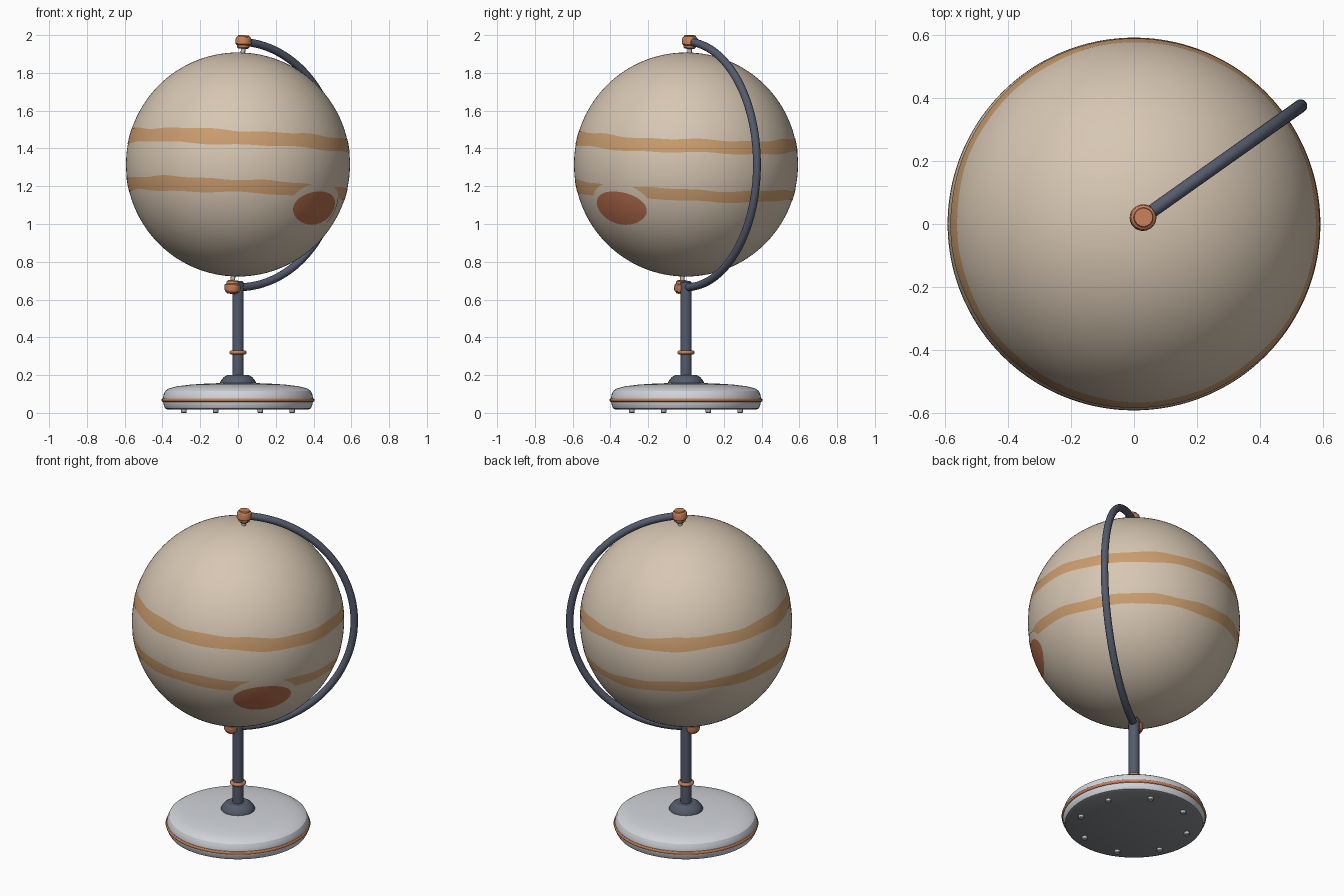
import bpy
import bmesh
from math import sin, cos, pi, sqrt, radians
from mathutils import Vector, Matrix

if "Cube" in bpy.data.objects:
    bpy.data.objects.remove(bpy.data.objects["Cube"])


def material(name, color):
    m = bpy.data.materials.new(name)
    m.use_nodes = True
    m.diffuse_color = (*color, 1)
    m.node_tree.nodes["Principled BSDF"].inputs["Base Color"].default_value = (*color, 1)
    return m


cream = material("cream", (0.68, 0.57, 0.45))
tan = material("tan", (0.60, 0.34, 0.16))
rust = material("rust", (0.46, 0.15, 0.07))
slate = material("slate", (0.09, 0.105, 0.15))
copper = material("copper", (0.58, 0.22, 0.10))
silver = material("silver", (0.64, 0.66, 0.70))
dark_grey = material("dark grey", (0.25, 0.26, 0.27))
steel = material("steel", (0.50, 0.50, 0.50))


def surface(name, point, nu, nv, mat, matrix=Matrix(), angle=30):
    """Grid of quads over point(u, v), with u and v from 0 to 1."""
    bm = bmesh.new()
    rows = [[bm.verts.new(point(i / nu, j / nv)) for j in range(nv + 1)]
            for i in range(nu + 1)]
    for a, b in zip(rows, rows[1:]):
        for j in range(nv):
            bm.faces.new((a[j], b[j], b[j + 1], a[j + 1]))
    bmesh.ops.remove_doubles(bm, verts=bm.verts, dist=0.00005)
    bm.transform(matrix)
    mesh = bpy.data.meshes.new(name)
    bm.to_mesh(mesh)
    bm.free()
    mesh.materials.append(mat)
    obj = bpy.data.objects.new(name, mesh)
    bpy.context.collection.objects.link(obj)
    bpy.ops.object.select_all(action='DESELECT')
    obj.select_set(True)
    bpy.context.view_layer.objects.active = obj
    bpy.ops.object.shade_smooth_by_angle(angle=radians(angle))
    return obj


def lathe(name, profile, mat, matrix=Matrix(), sides=48, angle=30):
    """Turn (radius, height) points, listed from bottom to top."""
    n = len(profile) - 1

    def point(u, v):
        r, z = profile[round(v * n)]
        return Vector((r * cos(2 * pi * u), r * sin(2 * pi * u), z))
    return surface(name, point, sides, n, mat, matrix, angle)


def ring(name, major, minor, z, mat, sides=64):
    def point(u, v):
        r = major + minor * cos(2 * pi * v)
        return Vector((r * cos(2 * pi * u), r * sin(2 * pi * u), z + minor * sin(2 * pi * v)))
    return surface(name, point, sides, 12, mat)


# Tilted frame shared by globe, arm, pins and knobs
RADIUS, ARM = 0.593, 0.65
azimuth = radians(35.3)
tilt = radians(3.1)
side = Vector((cos(azimuth), sin(azimuth), 0))
axis = (Vector((0, 0, cos(tilt))) + side * sin(tilt)).normalized()
frame = (Matrix.Translation((0, 0, 1.315))
         @ Vector((0, 0, 1)).rotation_difference(axis).to_matrix().to_4x4())


def on_globe(a, z, lift):
    """Point at azimuth a and height z, lifted off the globe."""
    rho = sqrt(RADIUS ** 2 - z ** 2)
    return Vector((rho * cos(a), rho * sin(a), z)) * (1 + lift / RADIUS)


# Globe
STEPS = 72
lathe("globe", [(RADIUS * sin(pi * i / STEPS), -RADIUS * cos(pi * i / STEPS))
                for i in range(STEPS + 1)], cream, frame, sides=144, angle=60)


# Wavy cloud bands
def band(name, low, high, wave, phase):
    def point(u, v):
        a = 2 * pi * u
        bottom = low + 0.004 * sin(5 * a + phase) + 0.003 * sin(11 * a)
        top = high + wave * cos(a - 4.0) + 0.004 * sin(6 * a + phase) + 0.003 * sin(13 * a)
        return on_globe(a, bottom + (top - bottom) * v, 0.0015)
    surface(name, point, 144, 6, tan, frame, 60)


band("upper_band", 0.088, 0.160, 0.004, 1.0)
band("lower_band", -0.167, -0.102, 0.008, 2.5)


# Oval storm and the clear hollow around it, which breaks the lower band
def oval(name, half_width, half_height, lift, mat):
    def point(u, v):
        x, y = half_width * u * cos(2 * pi * v), half_height * u * sin(2 * pi * v)
        return on_globe(radians(-39) + x / 0.55, -0.222 + y, lift)
    surface(name, point, 14, 48, mat, frame, 60)


oval("storm_hollow", 0.20, 0.135, 0.0025, cream)
oval("storm_spot", 0.17, 0.088, 0.0035, rust)


# Half-circle arm
across = side.cross(Vector((0, 0, 1)))


def arm_point(u, v):
    t = pi * (u - 0.5)
    out = side * cos(t) + Vector((0, 0, 1)) * sin(t)
    return out * (ARM + 0.021 * cos(2 * pi * v)) + across * 0.021 * sin(2 * pi * v)


surface("arm", arm_point, 72, 16, slate, frame)

# Pivot knobs and pins at both poles
knob = [(0, -0.036), (0.026, -0.036), (0.032, -0.03), (0.034, -0.018), (0.042, -0.012),
        (0.042, 0.014), (0.038, 0.024), (0.031, 0.029), (0.029, 0.035), (0, 0.035)]
for name, sign in (("top", 1), ("bottom", -1)):
    place = frame @ Matrix.Rotation(0 if sign > 0 else pi, 4, 'X')
    lathe(name + "_knob", knob, copper, place @ Matrix.Translation((0, 0, ARM)), sides=32)
    lathe(name + "_pin", [(0.012, RADIUS - 0.02), (0.012, ARM)], steel, place, sides=20)

# Column, collar and trim ring
lathe("column", [(0.03, 0.15), (0.03, 0.69), (0.025, 0.697), (0, 0.697)], slate, sides=32)
lathe("collar", [(0.095, 0.14), (0.095, 0.16), (0.088, 0.175), (0.075, 0.19),
                 (0.058, 0.2), (0, 0.2)], slate)
ring("column_ring", 0.034, 0.011, 0.32, copper, 32)

# Base with dark underside
base = lathe("base", [(0, 0.018), (0.372, 0.018), (0.385, 0.024), (0.392, 0.036), (0.397, 0.06),
                      (0.397, 0.08), (0.393, 0.1), (0.385, 0.117), (0.365, 0.13), (0.32, 0.141),
                      (0.25, 0.15), (0.15, 0.156), (0, 0.16)], silver, sides=72)
base.data.materials.append(dark_grey)
for face in base.data.polygons:
    if face.normal.z < -0.9:
        face.material_index = 1
ring("base_ring", 0.395, 0.01, 0.068, copper, 72)

# Feet under the base
for i in range(8):
    a = radians(22.5 + 45 * i)
    lathe("foot_%d" % (i + 1), [(0, 0), (0.012, 0), (0.015, 0.004), (0.015, 0.022)], steel,
          Matrix.Translation((0.31 * cos(a), 0.31 * sin(a), 0)), sides=16)
